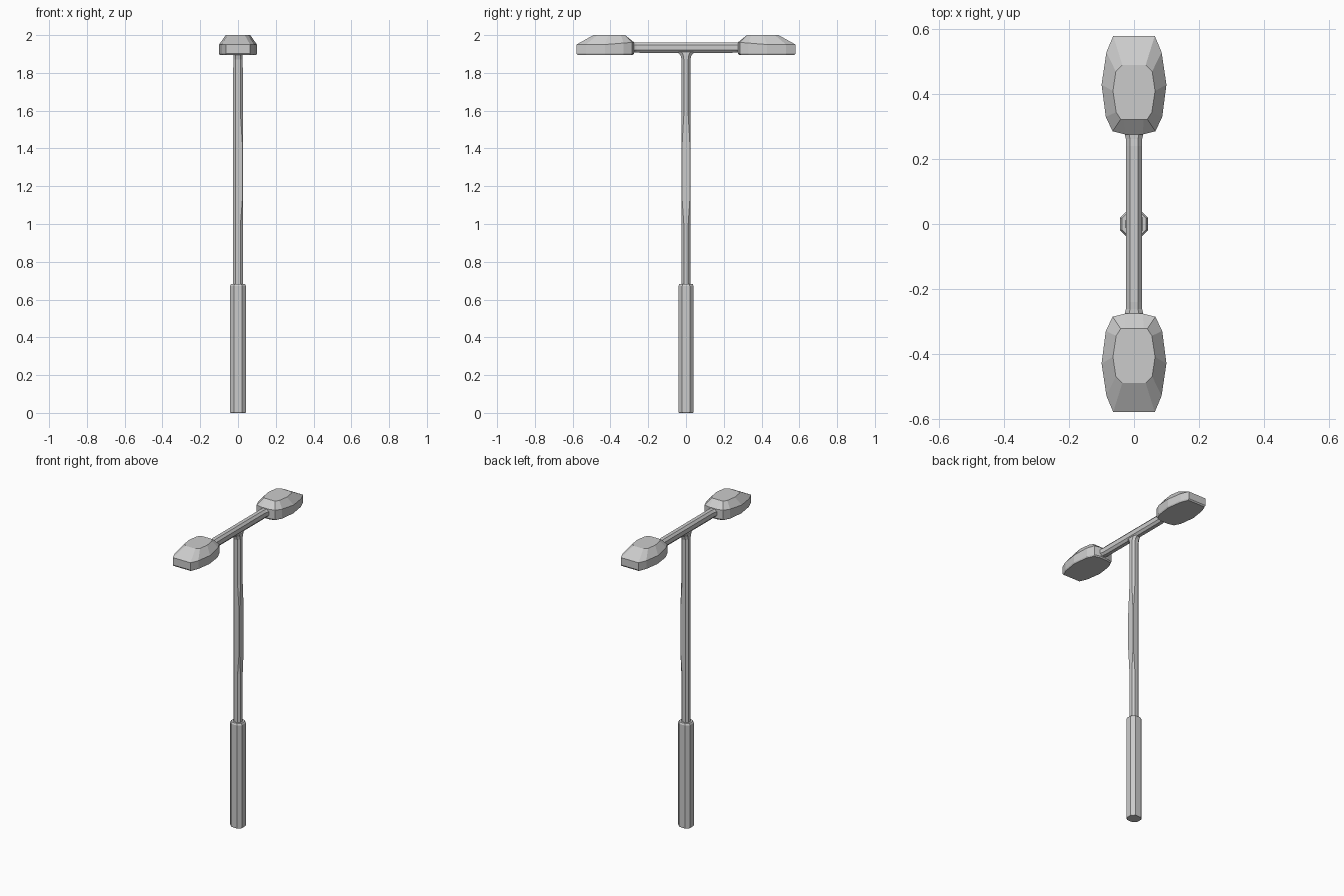
import bpy, bmesh
from mathutils import Vector

if "Cube" in bpy.data.objects:
    bpy.data.objects.remove(bpy.data.objects["Cube"])


def loft(name, rings, mirror_y=False):
    """Skin a list of equal-length point rings and cap both ends."""
    bm = bmesh.new()
    loops = [[bm.verts.new(Vector(p)) for p in ring] for ring in rings]
    n = len(loops[0])
    for a, b in zip(loops, loops[1:]):
        for i in range(n):
            j = (i + 1) % n
            bm.faces.new((a[i], a[j], b[j], b[i]))
    bm.faces.new(loops[0])
    bm.faces.new(loops[-1])
    bmesh.ops.recalc_face_normals(bm, faces=bm.faces)
    mesh = bpy.data.meshes.new(name)
    bm.to_mesh(mesh)
    bm.free()
    obj = bpy.data.objects.new(name, mesh)
    bpy.context.collection.objects.link(obj)
    if mirror_y:
        mod = obj.modifiers.new("mirror", 'MIRROR')
        mod.use_axis = (False, True, False)
        mod.use_mirror_merge = False
    return obj


def octagon(a, b, k=0.5, bulge=0.0):
    """Chamfered rectangle; bulge pushes the +x corners outwards."""
    pts = [(a, -b * k), (a, b * k), (a * k, b), (-a * k, b),
           (-a, b * k), (-a, -b * k), (-a * k, -b), (a * k, -b)]
    for i in (0, 1, 2, 7):
        u, v = pts[i]
        s = 1 if v > 0 else -1
        pts[i] = (u + (a - u) * bulge, v + (s * b - v) * bulge)
    return pts


def flat(pts, z):
    return [(x, y, z) for x, y in pts]


# Thick lower sleeve
loft("base_sleeve", [flat(octagon(r * 1.04, r * 0.98), z) for r, z in
                     ((0.038, 0), (0.041, 0.005), (0.041, 0.672), (0.036, 0.682))])

# Slim pole with slight swelling on its +x edges, flaring into the arm
pole = [(0.026, 0.023, 0.67, 0), (0.026, 0.023, 1.0, 0), (0.026, 0.023, 1.15, 0.9),
        (0.026, 0.023, 1.4, 0.9), (0.026, 0.023, 1.58, 0), (0.025, 0.023, 1.87, 0),
        (0.025, 0.029, 1.893, 0), (0.024, 0.045, 1.91, 0)]
loft("pole", [flat(octagon(a, b, 0.5, g), z) for a, b, z, g in pole])

# Cross arm, widening where it meets the lamp heads
arm = [(0.031, 0.026, 0.285), (0.025, 0.026, 0.262), (0.024, 0.028, 0.24)]
stations = [(a, b, -y) for a, b, y in arm] + [(a, b, y) for a, b, y in reversed(arm)]
loft("cross_arm", [[(u, y, 1.934 + v) for u, v in octagon(a, b)]
                   for a, b, y in stations])

# Lamp heads: half outlines from inner end to outer end
rim = [(0.027, 0.276), (0.066, 0.286), (0.087, 0.33),
       (0.1, 0.43), (0.085, 0.53), (0.064, 0.58)]
plate = [(0.03, 0.323), (0.041, 0.323), (0.055, 0.345),
         (0.065, 0.41), (0.056, 0.47), (0.036, 0.49)]


def full(half):
    return half + [(-x, y) for x, y in reversed(half)]


def inset(half, s):
    return [(x * s, 0.43 + (y - 0.43) * s) for x, y in half]


wall_top = [(x, y, 1.95 + 0.012 * max(0, (0.43 - y) / 0.15)) for x, y in full(rim)]
loft("lamp_head", [flat(full(inset(rim, 0.96)), 1.894), flat(full(rim), 1.902),
                   wall_top, flat(full(plate), 2.0)], mirror_y=True)
